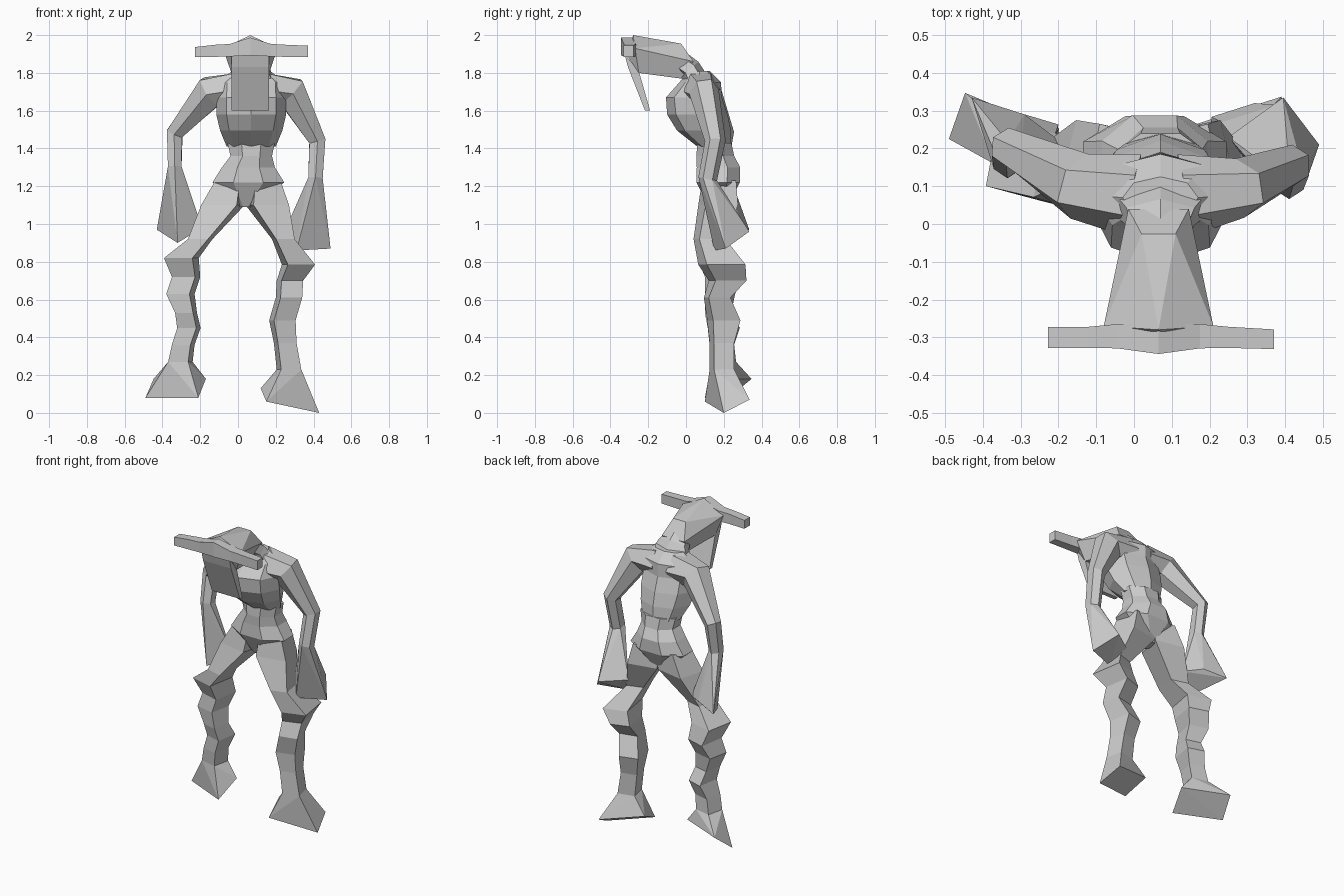
import bpy
import bmesh
from math import cos, sin, pi
from mathutils import Vector

old_cube = bpy.data.objects.get("Cube")
if old_cube:
    bpy.data.objects.remove(old_cube, do_unlink=True)

# One plain clay colour
clay = bpy.data.materials.new("clay_grey")
clay.use_nodes = True
grey = (0.6, 0.6, 0.6, 1)
clay.diffuse_color = grey
clay.node_tree.nodes["Principled BSDF"].inputs["Base Color"].default_value = grey

UP = Vector((0, 0, 1))
SIDE = Vector((1, 0, 0))
HEAD_X = 0.065
LEG_TURN = 0.22


def finish(name, bm):
    """Turn a bmesh into a flat shaded object."""
    bmesh.ops.recalc_face_normals(bm, faces=bm.faces[:])
    mesh = bpy.data.meshes.new(name)
    bm.to_mesh(mesh)
    bm.free()
    mesh.materials.append(clay)
    obj = bpy.data.objects.new(name, mesh)
    bpy.context.collection.objects.link(obj)


def ring(centre, normal, width, depth, sides, turn):
    """Polygon around a path point, fitted to its half width and half depth."""
    normal = normal.normalized()
    front = Vector((0, 1, 0))
    front = (front - normal * front.dot(normal)).normalized()
    across = normal.cross(front)
    angles = [2 * pi * (i + 0.5) / sides + turn for i in range(sides)]
    wide = width / max(cos(a) for a in angles)
    deep = depth / max(sin(a) for a in angles)
    return [centre + across * cos(a) * wide + front * sin(a) * deep for a in angles]


def loft(name, sections, sides=4, axis=None, turn=0):
    """Skin sections of (x, y, z, half width, half depth); return the last ring."""
    centres = [Vector(s[:3]) for s in sections]
    last = len(centres) - 1
    bm = bmesh.new()
    rings = []
    for i, section in enumerate(sections):
        normal = axis or centres[min(i + 1, last)] - centres[max(i - 1, 0)]
        points = ring(centres[i], normal, section[3], section[4], sides, turn)
        rings.append([bm.verts.new(p) for p in points])
    for lower, upper in zip(rings, rings[1:]):
        for i in range(sides):
            j = (i + 1) % sides
            bm.faces.new((lower[i], lower[j], upper[j], upper[i]))
    bm.faces.new(rings[0])
    bm.faces.new(rings[-1])
    finish(name, bm)
    return points


def hull(name, points):
    """Wrap a faceted block around a handful of corners."""
    bm = bmesh.new()
    for p in points:
        bm.verts.new(p)
    result = bmesh.ops.convex_hull(bm, input=bm.verts[:])
    loose = [g for g in result["geom_interior"] if isinstance(g, bmesh.types.BMVert)]
    bmesh.ops.delete(bm, geom=loose, context="VERTS")
    finish(name, bm)


def pair(half, y, z):
    """Two corners placed evenly about the middle of the head."""
    return [(HEAD_X - half, y, z), (HEAD_X + half, y, z)]


def limb(name, end_name, sections, corners, **shape):
    """A jointed limb that ends in a flared block."""
    tip = loft(name, sections, **shape)
    hull(end_name, list(tip) + corners)


# Pelvis flaring out below a narrow waist
loft("pelvis", [
    (.04, .17, 1.09, .03, .05),
    (.055, .17, 1.22, .19, .115),
    (.055, .172, 1.3, .14, .115),
    (.07, .155, 1.36, .11, .1),
    (.07, .15, 1.43, .125, .09),
], sides=8, axis=UP)

# Deep chest with a central ridge
loft("chest", [
    (.07, .15, 1.41, .13, .09),
    (.07, .095, 1.495, .165, .143),
    (.07, .06, 1.58, .185, .16),
    (.07, .042, 1.67, .185, .148),
    (.07, .075, 1.75, .18, .11),
    (.07, .07, 1.81, .1, .055),
], sides=8, axis=UP, turn=pi / 8)

# Neck leaning forward into the head
loft("neck", [
    (.07, .06, 1.74, .13, .07),
    (.07, .02, 1.82, .09, .06),
    (.07, -.05, 1.87, .06, .06),
], sides=6)

# Skull: a wedge widening to a ridged brow
hull("skull", pair(.08, .04, 1.86) + pair(.045, -.026, 1.955)
     + pair(.06, -.026, 1.77) + pair(.145, -.27, 1.93)
     + pair(.1, -.25, 1.8) + pair(.1, -.31, 1.89)
     + pair(0, -.28, 2))

# Long face plate hanging from the brow
hull("face_plate", pair(.1, -.325, 1.9) + pair(.1, -.307, 1.83)
     + pair(.1, -.25, 1.81) + pair(.1, -.217, 1.6) + pair(.1, -.19, 1.6))

# Horns: one bar across the brow, swelling in the middle
loft("horns", [
    (-.227, -.3, 1.91, .027, .028),
    (-.12, -.3, 1.917, .032, .028),
    (-.045, -.297, 1.92, .033, .032),
    (HEAD_X, -.303, 1.94, .047, .041),
    (.175, -.297, 1.92, .033, .032),
    (.25, -.3, 1.917, .032, .028),
    (.37, -.305, 1.914, .03, .026),
], axis=SIDE)

# Arms with flared hands
limb("left_arm", "left_hand", [
    (.13, .075, 1.71, .09, .11),
    (.28, .095, 1.7, .083, .08),
    (.42, .155, 1.44, .044, .055),
    (.41, .115, 1.24, .038, .05),
], [(.31, .15, .86), (.49, .21, .87), (.395, .335, .96), (.25, .23, .97)], sides=6)

limb("right_arm", "right_hand", [
    (.0, .075, 1.71, .09, .11),
    (-.145, .1, 1.7, .083, .09),
    (-.335, .205, 1.48, .044, .05),
    (-.335, .17, 1.3, .036, .05),
], [(-.43, .335, .97), (-.32, .135, .9), (-.19, .215, .98), (-.29, .29, 1)], sides=6)

# Legs turned outward, with bulging joints and wedge feet
limb("left_leg", "left_foot", [
    (.145, .175, 1.23, .08, .09),
    (.155, .17, 1.1, .115, .105),
    (.24, .125, .92, .06, .085),
    (.32, .19, .785, .088, .125),
    (.275, .22, .7, .07, .1),
    (.27, .165, .61, .07, .07),
    (.235, .2, .49, .07, .088),
    (.25, .19, .37, .06, .065),
    (.27, .19, .23, .065, .065),
], [(.15, .1, .06), (.43, .2, 0), (.39, .337, .07), (.12, .25, .13)],
    axis=UP, turn=-LEG_TURN)

limb("right_leg", "right_foot", [
    (-.04, .175, 1.23, .08, .09),
    (-.08, .17, 1.1, .115, .105),
    (-.2, .125, .92, .065, .085),
    (-.3, .17, .82, .092, .11),
    (-.275, .2, .72, .075, .1),
    (-.305, .18, .63, .075, .08),
    (-.275, .17, .53, .058, .07),
    (-.26, .2, .45, .062, .085),
    (-.29, .19, .36, .06, .065),
    (-.305, .2, .27, .065, .065),
], [(-.49, .225, .08), (-.21, .1, .08), (-.447, .347, .18), (-.17, .23, .18)],
    axis=UP, turn=LEG_TURN)
